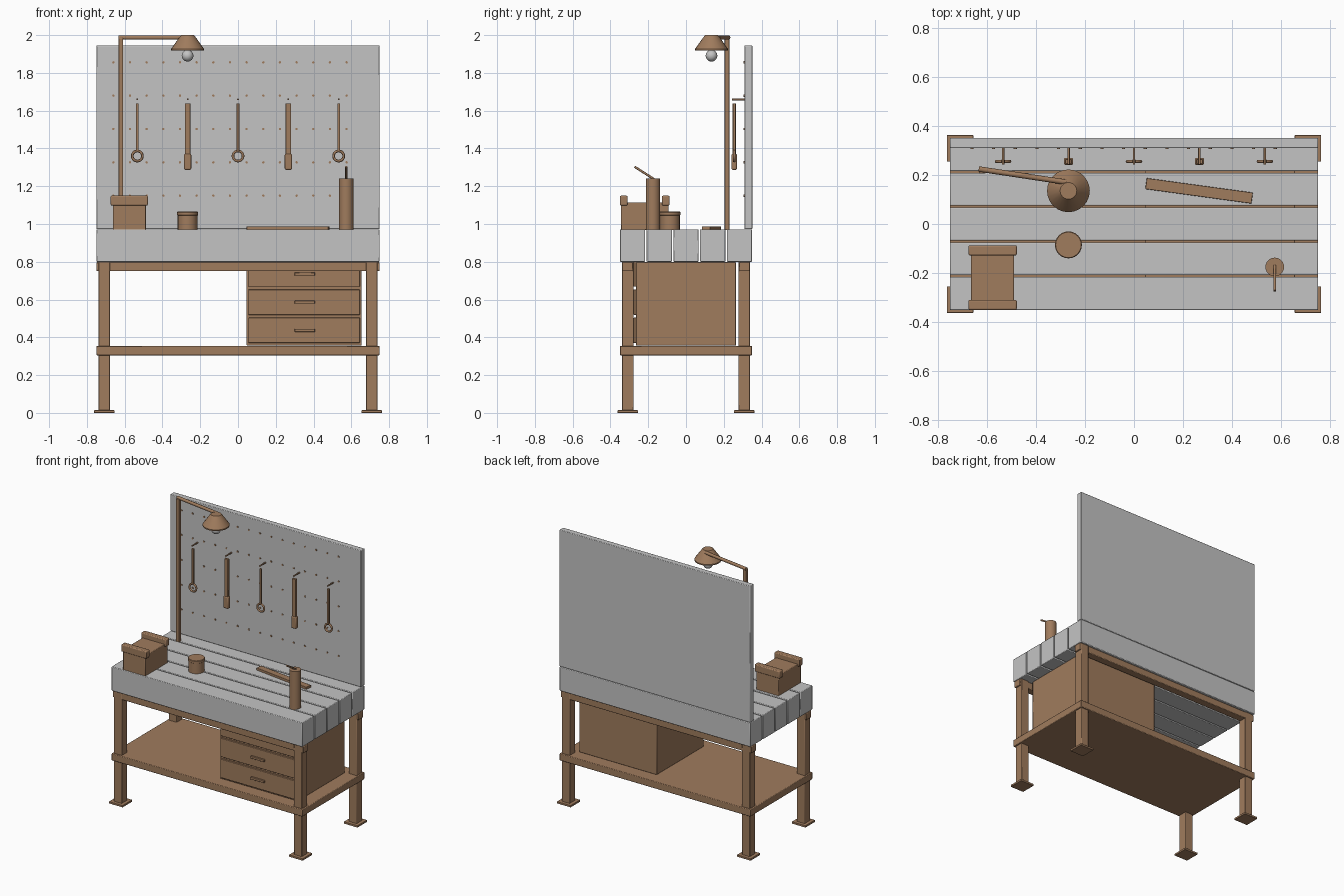
import bpy, bmesh, math
from mathutils import Vector, Matrix

if "Cube" in bpy.data.objects:
    bpy.data.objects.remove(bpy.data.objects["Cube"])


def material(name, rgb):
    m = bpy.data.materials.new(name)
    m.diffuse_color = (*rgb, 1)
    m.use_nodes = True
    m.node_tree.nodes["Principled BSDF"].inputs["Base Color"].default_value = m.diffuse_color
    return m


WOOD = material("brown", (0.35, 0.20, 0.11))
GREY = material("grey", (0.55, 0.55, 0.55))


def finish(name, bm, mat, bevel=0.0, angle=50):
    """Turn a bmesh into a named, shaded object."""
    bmesh.ops.recalc_face_normals(bm, faces=bm.faces[:])
    mesh = bpy.data.meshes.new(name)
    bm.to_mesh(mesh)
    bm.free()
    mesh.materials.append(mat)
    ob = bpy.data.objects.new(name, mesh)
    bpy.context.collection.objects.link(ob)
    bpy.ops.object.select_all(action='DESELECT')
    ob.select_set(True)
    bpy.context.view_layer.objects.active = ob
    bpy.ops.object.shade_smooth_by_angle(angle=math.radians(angle))
    if bevel:
        mod = ob.modifiers.new("soft_edges", 'BEVEL')
        mod.width = bevel
        mod.segments = 2
    return ob


def box(name, x, y, z, mat=WOOD, bevel=0.004, turn=0.0):
    """Box from (min, max) ranges, optionally turned about its vertical axis."""
    size = (x[1] - x[0], y[1] - y[0], z[1] - z[0])
    centre = ((x[0] + x[1]) / 2, (y[0] + y[1]) / 2, (z[0] + z[1]) / 2)
    bm = bmesh.new()
    bmesh.ops.create_cube(bm, size=1, matrix=Matrix.Translation(centre)
                          @ Matrix.Rotation(turn, 4, 'Z') @ Matrix.Diagonal((*size, 1)))
    return finish(name, bm, mat, bevel)


def add_rod(bm, a, b, r, sides=12):
    a, b = Vector(a), Vector(b)
    rot = (b - a).to_track_quat('Z', 'Y').to_matrix().to_4x4()
    bmesh.ops.create_cone(bm, cap_ends=True, segments=sides, radius1=r, radius2=r,
                          depth=(b - a).length, matrix=Matrix.Translation((a + b) / 2) @ rot)


def rod(name, a, b, r, sides=12, mat=WOOD):
    bm = bmesh.new()
    add_rod(bm, a, b, r, sides)
    return finish(name, bm, mat)


def lathe(name, profile, centre, mat=WOOD, sides=24):
    """Revolve (radius, z) points about a vertical axis."""
    bm = bmesh.new()
    verts = [bm.verts.new((r, 0, z)) for r, z in profile]
    edges = [bm.edges.new(p) for p in zip(verts, verts[1:])]
    bmesh.ops.spin(bm, geom=verts + edges, cent=(0, 0, 0), axis=(0, 0, 1),
                   angle=math.tau, steps=sides)
    bmesh.ops.remove_doubles(bm, verts=bm.verts[:], dist=1e-5)
    bmesh.ops.translate(bm, verts=bm.verts[:], vec=(*centre, 0))
    return finish(name, bm, mat, angle=35)


def around(c, half):
    return (c - half, c + half)


# Legs with foot plates
for sx in (-1, 1):
    for sy in (-1, 1):
        x, y = sx * 0.708, sy * 0.308
        box("leg", around(x, 0.031), around(y, 0.031), (0.005, 0.80))
        box("foot_plate", around(x, 0.054), around(y, 0.054), (0, 0.014), bevel=0.002)

# Long rails and lower shelf
for sy in (-1, 1):
    box("long_rail", (-0.75, 0.75), around(sy * 0.31, 0.028), (0.75, 0.798))
box("lower_shelf", (-0.75, 0.75), (-0.35, 0.35), (0.305, 0.355))

# Worktop planks
for i in range(5):
    box("worktop_plank", (-0.75, 0.75), around((i - 2) * 0.1415, 0.067),
        (0.80, 0.972), GREY)

# Drawer cabinet
box("drawer_cabinet", (0.045, 0.655), (-0.265, 0.265), (0.357, 0.798))
for i in range(3):
    z = 0.437 + i * 0.149
    box("drawer_front", (0.055, 0.645), (-0.278, -0.26), around(z, 0.067), bevel=0.003)
    box("drawer_handle", (0.30, 0.407), (-0.291, -0.275), around(z, 0.008), bevel=0.002)

# Pegboard
box("pegboard", (-0.75, 0.75), (0.309, 0.351), (0.974, 1.945), GREY)
pegs = bmesh.new()
for row in range(5):
    for col in range(15):
        x, z = -0.66 + col * 0.0882, 1.15 + row * 0.1765
        add_rod(pegs, (x, 0.312, z), (x, 0.305, z), 0.0065, 8)
finish("board_pegs", pegs, WOOD)

# Hanging tools, alternating ring wrenches and gripped drivers
for i in range(5):
    x, y = (i - 2) * 0.2665, 0.255
    rod("tool_hook", (x, 0.315, 1.66), (x, 0.243, 1.66), 0.005, 8)
    if i % 2 == 0:
        box("wrench_handle", around(x, 0.0075), around(y, 0.007), (1.385, 1.638), bevel=0.002)
        # Square-section ring swept about the depth axis
        bm = bmesh.new()
        ring = [bm.verts.new((x + r, y + d, 1.36)) for r, d in
                ((0.020, 0), (0.0235, -0.006), (0.0305, -0.006),
                 (0.034, 0), (0.0305, 0.006), (0.0235, 0.006))]
        edges = [bm.edges.new((ring[k], ring[(k + 1) % 6])) for k in range(6)]
        bmesh.ops.spin(bm, geom=ring + edges, cent=(x, y, 1.36), axis=(0, 1, 0),
                       angle=math.tau, steps=20)
        bmesh.ops.remove_doubles(bm, verts=bm.verts[:], dist=1e-5)
        finish("wrench_ring", bm, WOOD, angle=65)
    else:
        box("driver_bar", around(x, 0.014), around(y, 0.009), (1.36, 1.638), bevel=0.002)
        box("driver_grip", around(x, 0.019), around(y, 0.014), (1.287, 1.372), bevel=0.006)

# Lamp: post, arm, shade and bulb
box("lamp_post", around(-0.62, 0.012), around(0.217, 0.012), (0.968, 1.985), bevel=0.002)
rod("lamp_arm", (-0.632, 0.224, 1.987), (-0.275, 0.170, 1.987), 0.011)
lathe("lamp_shade", [(0, 2.0), (0.034, 2.0), (0.042, 1.99), (0.087, 1.927), (0.087, 1.919),
                     (0.080, 1.919), (0.036, 1.983), (0, 1.985)], (-0.267, 0.135))
rod("lamp_neck", (-0.267, 0.135, 1.99), (-0.267, 0.135, 1.91), 0.014)
bm = bmesh.new()
bmesh.ops.create_uvsphere(bm, u_segments=20, v_segments=12, radius=0.031,
                          matrix=Matrix.Translation((-0.267, 0.135, 1.891)))
finish("lamp_bulb", bm, GREY)

# Vise
box("vise_body", (-0.663, -0.488), (-0.345, -0.093), (0.968, 1.115))
for y0, y1 in ((-0.35, -0.309), (-0.128, -0.087)):
    box("vise_jaw", (-0.674, -0.477), (y0, y1), (1.098, 1.15), bevel=0.006)

# Lidded tin
lathe("tin", [(0, 0.968), (0.052, 0.968), (0.052, 1.045), (0.055, 1.047),
              (0.055, 1.062), (0.052, 1.065), (0, 1.065)], (-0.267, -0.085))

# Canister with slanted spout
rod("canister", (0.573, -0.175, 0.968), (0.573, -0.175, 1.24), 0.038, 24)
rod("canister_spout", (0.573, -0.170, 1.238), (0.573, -0.272, 1.303), 0.006, 10)

# Flat rule lying on the worktop
box("flat_rule", around(0.265, 0.218), around(0.135, 0.0225), (0.970, 0.988),
    bevel=0.002, turn=math.radians(-7.8))
